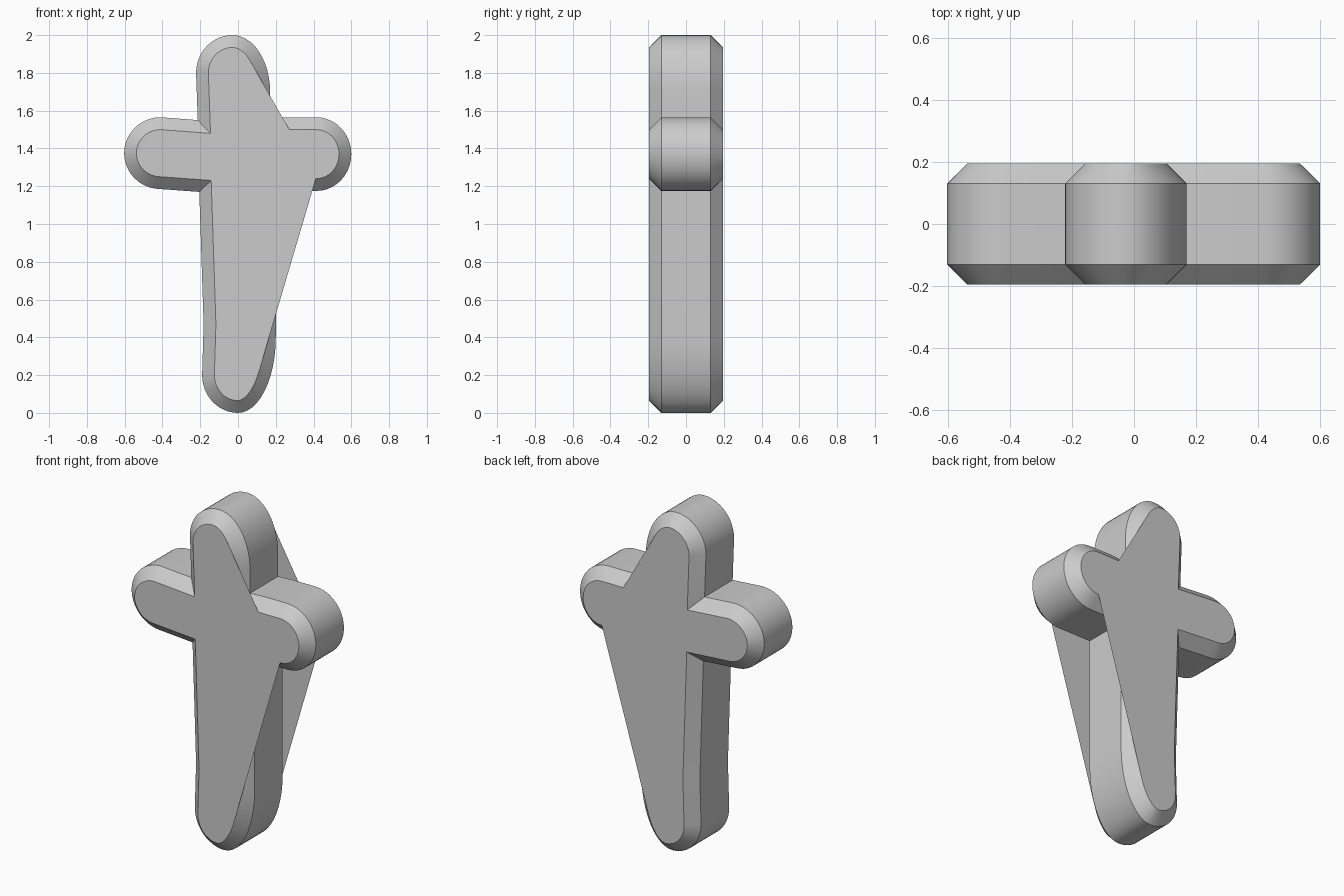
import bpy, bmesh, math
from mathutils import Vector

if "Cube" in bpy.data.objects:
    bpy.data.objects.remove(bpy.data.objects["Cube"])

HALF_DEPTH, BEVEL = 0.196, 0.065


def arc(cx, cz, rx, rz, a0, a1, n=12):
    """Points on an elliptical arc, angles in degrees."""
    out = []
    for i in range(n + 1):
        a = math.radians(a0 + (a1 - a0) * i / n)
        out.append(Vector((cx + rx * math.cos(a), cz + rz * math.sin(a))))
    return out


def inset(pts, d):
    """Mitred inward offset of a counter-clockwise outline."""
    out = []
    for i, p in enumerate(pts):
        e0 = (p - pts[i - 1]).normalized()
        e1 = (pts[(i + 1) % len(pts)] - p).normalized()
        n0, n1 = Vector((-e0.y, e0.x)), Vector((-e1.y, e1.x))
        out.append(p + (n0 + n1) * d / (1 + n0.dot(n1)))
    return out


# Cross outline, counter-clockwise seen from the front
outline = (
    arc(0, 0.40, 0.20, 0.40, -90, 0)                      # foot, right half
    + [Vector((0.20, 1.175))]                             # right armpit
    + arc(0.415, 1.37, 0.185, 0.195, -90, 90, 20)         # right arm end
    + [Vector((0.27, 1.565)), Vector((0.17, 1.56))]       # right shoulder
    + arc(-0.03, 1.70, 0.20, 0.30, 0, 90)                 # head, right half
    + arc(-0.03, 1.80, 0.192, 0.20, 90, 180)[1:]          # head, left half
    + [Vector((-0.213, 1.55))]                            # left shoulder
    + arc(-0.41, 1.375, 0.193, 0.19, 90, 270, 20)         # left arm end
    + [Vector((-0.205, 1.17)), Vector((-0.182, 0.47))]    # left side of shaft
    + arc(0, 0.20, 0.19, 0.20, 180, 270)[:-1]             # foot, left half
)
inner = inset(outline, BEVEL)


def on_cap(p):
    """The flat faces span straight across the right-hand hollows."""
    lower = p.x > 0.05 and 0.22 < p.y < 1.3 and p.x < 0.38
    upper = p.x > 0.0 and 1.47 < p.y < 1.87 and p.x < 0.2
    return not (lower or upper)


bm = bmesh.new()


def ring(pts, y):
    return [bm.verts.new((p.x, y, p.y)) for p in pts]


edge_y = HALF_DEPTH - BEVEL
rings = [ring(inner, -HALF_DEPTH), ring(outline, -edge_y),
         ring(outline, edge_y), ring(inner, HALF_DEPTH)]

# Bevels and side walls
n = len(outline)
for a, b in zip(rings, rings[1:]):
    for i in range(n):
        j = (i + 1) % n
        bm.faces.new((a[i], a[j], b[j], b[i]))

# Front and back faces, overhanging on the right
keep = [i for i in range(n) if on_cap(inner[i])]
bm.faces.new([rings[0][i] for i in keep])
bm.faces.new([rings[3][i] for i in reversed(keep)])
bm.normal_update()

mesh = bpy.data.meshes.new("cross")
bm.to_mesh(mesh)
bm.free()
cross = bpy.data.objects.new("cross", mesh)
bpy.context.collection.objects.link(cross)
bpy.context.view_layer.objects.active = cross
cross.select_set(True)
bpy.ops.object.shade_smooth_by_angle(angle=math.radians(30))
